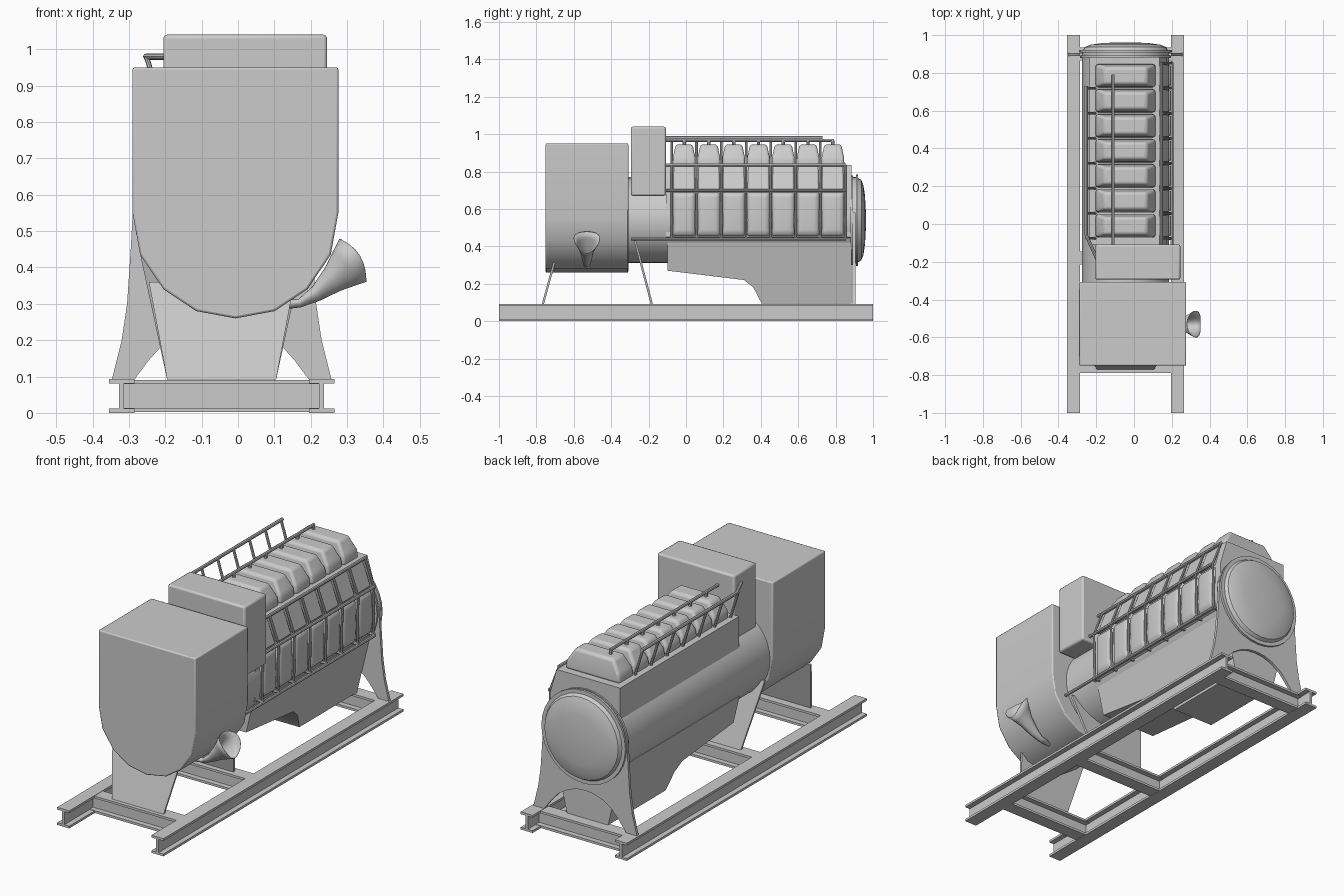
import bpy, bmesh
from math import sin, cos, pi, radians

if "Cube" in bpy.data.objects:
    bpy.data.objects.remove(bpy.data.objects["Cube"])

CX = -0.045  # centre line of frame and engine


def finish(ob, bevel=0, segs=2, angle=30):
    if bevel:
        m = ob.modifiers.new("bevel", 'BEVEL')
        m.width, m.segments, m.limit_method = bevel, segs, 'ANGLE'
        m.angle_limit = radians(25)
    bpy.ops.object.select_all(action='DESELECT')
    ob.select_set(True)
    bpy.context.view_layer.objects.active = ob
    bpy.ops.object.shade_smooth_by_angle(angle=radians(angle))
    return ob


def loft(name, rings, bevel=0, caps=True, segs=2, angle=30):
    """Skin a list of equal-length closed rings."""
    bm = bmesh.new()
    rows = [[bm.verts.new(p) for p in r] for r in rings]
    n = len(rows[0])
    for a, b in zip(rows, rows[1:]):
        for i in range(n):
            j = (i + 1) % n
            bm.faces.new((a[i], a[j], b[j], b[i]))
    if caps:
        bm.faces.new(rows[0][::-1])
        bm.faces.new(rows[-1])
    bmesh.ops.recalc_face_normals(bm, faces=bm.faces)
    me = bpy.data.meshes.new(name)
    bm.to_mesh(me)
    bm.free()
    ob = bpy.data.objects.new(name, me)
    bpy.context.collection.objects.link(ob)
    return finish(ob, bevel, segs, angle)


def prism_y(name, pts, y0, y1, bevel=0):
    return loft(name, [[(x, y, z) for x, z in pts] for y in (y0, y1)], bevel)


def box(name, x0, x1, y0, y1, z0, z1, bevel=0):
    return prism_y(name, [(x0, z0), (x1, z0), (x1, z1), (x0, z1)], y0, y1, bevel)


def lathe_y(name, profile, cx, cz, n=32):
    return loft(name, [[(cx + r * sin(2 * pi * i / n), y, cz + r * cos(2 * pi * i / n))
                        for i in range(n)] for y, r in profile])


def pipes(name, paths, r):
    cu = bpy.data.curves.new(name, 'CURVE')
    cu.dimensions = '3D'
    cu.bevel_depth, cu.bevel_resolution, cu.use_fill_caps = r, 2, True
    for path in paths:
        s = cu.splines.new('POLY')
        s.points.add(len(path) - 1)
        for p, co in zip(s.points, path):
            p.co = (*co, 1)
    ob = bpy.data.objects.new(name, cu)
    bpy.context.collection.objects.link(ob)
    bpy.ops.object.select_all(action='DESELECT')
    ob.select_set(True)
    bpy.context.view_layer.objects.active = ob
    bpy.ops.object.convert(target='MESH')
    return finish(bpy.context.object)


def i_section(c, w, z0, z1, t=0.012, web=0.007):
    half = [(w, z0), (w, z0 + t), (web, z0 + t), (web, z1 - t), (w, z1 - t), (w, z1)]
    return [(c + a, z) for a, z in half] + [(c - a, z) for a, z in half[::-1]]


# Skid frame of I-beams
for side, x in (("left", -0.32), ("right", 0.23)):
    prism_y(side + "_rail_beam", i_section(x, 0.035, 0, 0.093), -1, 1)
for name, y in (("front", -0.755), ("middle", -0.18), ("back", 0.9)):
    sec = i_section(y, 0.035, 0.002, 0.091)
    loft(name + "_cross_beam", [[(x, a, z) for a, z in sec] for x in (-0.315, 0.225)])

# Generator housing with rounded bottom
half = [(0.283, 0.95), (0.283, 0.55), (0.262, 0.435), (0.198, 0.34), (0.108, 0.28)]
outline = [(-0.007 - a, z) for a, z in half] + [(-0.007, 0.26)] + [(-0.007 + a, z) for a, z in half[::-1]]
prism_y("generator_housing", outline, -0.75, -0.308, 0.006)

# Control box
box("control_box", -0.205, 0.245, -0.295, -0.108, 0.67, 1.04, 0.01)

# Engine barrel and domed end cover
lathe_y("engine_barrel", [(-0.32, 0.23), (0.885, 0.23)], CX, 0.54)
lathe_y("end_cover", [(0.88, 0.24), (0.893, 0.24), (0.893, 0.232), (0.908, 0.232), (0.908, 0.245),
                      (0.92, 0.245), (0.92, 0.225), (0.937, 0.215), (0.949, 0.185), (0.957, 0.13),
                      (0.961, 0.06), (0.962, 0.005)], CX, 0.54)

# Upper engine block with sloped right shoulder
prism_y("engine_block", [(-0.235, 0.52), (-0.235, 0.835), (0.135, 0.835), (0.175, 0.7), (0.175, 0.45), (0.1, 0.42)],
        -0.108, 0.885)

# Oil pan, narrowing to the bottom
side = [(-0.1, 0.42), (-0.1, 0.27), (0.31, 0.22), (0.36, 0.18), (0.405, 0.094), (0.885, 0.094), (0.885, 0.42)]
loft("oil_pan", [[(CX + s * (0.12 + 0.24 * (z - 0.094)), y, z) for y, z in side] for s in (-1, 1)])


# Slanted support plates
def plate(name, w0, w1, y0, z1, y1):
    pts = [(-w0, y0, 0.092), (w0, y0, 0.092), (w1, y1, z1), (-w1, y1, z1)]
    loft(name, [[(CX + x, y + d, z) for x, y, z in pts] for d in (-0.006, 0.006)])


plate("front_support", 0.15, 0.2, -0.765, 0.36, -0.692)
plate("middle_support", 0.15, 0.225, -0.183, 0.44, -0.275)

# Arched rear support
leg = [(0.0, 0.58), (0.243, 0.58), (0.25, 0.45), (0.26, 0.3), (0.275, 0.2), (0.302, 0.092),
       (0.24, 0.092), (0.2, 0.145), (0.155, 0.195), (0.1, 0.23), (0.05, 0.247)]
prism_y("rear_support", [(CX + a, z) for a, z in leg] + [(CX, 0.252)]
        + [(CX - a, z) for a, z in leg[:0:-1]], 0.89, 0.905)

# Seven cylinder stations: top, shoulder and side covers
PITCH = 0.1325
centres = [-0.01 + PITCH * i for i in range(7)]
for i, y in enumerate(centres, 1):
    def rect(hx, hy, z):
        return [(CX - hx, y - hy, z), (CX + hx, y - hy, z), (CX + hx, y + hy, z), (CX - hx, y + hy, z)]
    loft(f"top_cover_{i}", [rect(0.16, 0.062, 0.83), rect(0.155, 0.06, 0.875), rect(0.112, 0.045, 0.945)], 0.014, segs=3, angle=40)

    def panel(x, hy, z0, z1):
        return [(x, y - hy, z0), (x, y + hy, z0), (x, y + hy, z1), (x, y - hy, z1)]
    loft(f"side_cover_{i}", [panel(0.15, 0.061, 0.455, 0.69), panel(0.185, 0.06, 0.455, 0.688),
                             panel(0.2, 0.042, 0.48, 0.67)], 0.01, angle=40)
    loft(f"shoulder_cover_{i}", [
        [(0.1, y - 0.058, 0.70), (0.1, y + 0.058, 0.70), (0.1, y + 0.058, 0.835), (0.1, y - 0.058, 0.835)],
        [(0.188, y - 0.058, 0.70), (0.188, y + 0.058, 0.70), (0.14, y + 0.055, 0.832), (0.14, y - 0.055, 0.832)]],
        0.008, angle=40)

# Right side rails and dividers between the covers
edges = [-0.01 + PITCH * (i - 0.5) for i in range(8)]
pipes("side_rails", [[(0.145, -0.11, 0.836), (0.145, 0.855, 0.836)],
                     [(0.2, -0.11, 0.698), (0.2, 0.855, 0.698)],
                     [(0.2, -0.295, 0.44), (0.2, 0.855, 0.44)]], 0.008)
pipes("side_dividers", [[(0.145, y, 0.836), (0.198, y, 0.698), (0.194, y, 0.44)] for y in edges], 0.006)
pipes("rail_brackets", [[(0.13, y, 0.445), (0.203, y, 0.445)] for y in edges], 0.008)

# Fuel pipe above the top covers with drops
pipes("top_pipe", [[(-0.11, -0.11, 0.967), (-0.11, 0.79, 0.967)]], 0.008)
pipes("top_pipe_drops", [[(-0.11, y, 0.967), (-0.11, y, 0.935)] for y in centres], 0.009)

# Left pipe with slanted struts
pipes("left_pipe", [[(-0.252, 0.73, 0.98), (-0.252, -0.06, 0.98), (-0.19, -0.2, 0.98)]], 0.009)
pipes("left_pipe_struts", [[(-0.252, y, 0.98), (-0.205, y, 0.83)] for y in edges[:7]], 0.007)

# Flared air horn on the right
horn = []
for x, z, tilt, a, b, bulge in ((0.11, 0.295, 5, 0.012, 0.016, 0), (0.17, 0.302, 12, 0.012, 0.018, 0),
                                (0.215, 0.328, 30, 0.022, 0.026, 0), (0.26, 0.367, 35, 0.038, 0.036, 0.005),
                                (0.292, 0.397, 34, 0.056, 0.052, 0.012), (0.316, 0.42, 32, 0.07, 0.07, 0.022)):
    t = radians(tilt)
    ring = []
    for k in range(20):
        u, v = cos(2 * pi * k / 20), sin(2 * pi * k / 20)
        p = bulge * v * v
        wide = b * v * (1 + 0.2 * u)
        ring.append((x - a * u * sin(t) + p * cos(t), -0.53 + wide, z + a * u * cos(t) + p * sin(t)))
    horn.append(ring)
ob = loft("air_horn", horn, caps=False)
m = ob.modifiers.new("wall", 'SOLIDIFY')
m.thickness, m.offset = 0.003, -1
